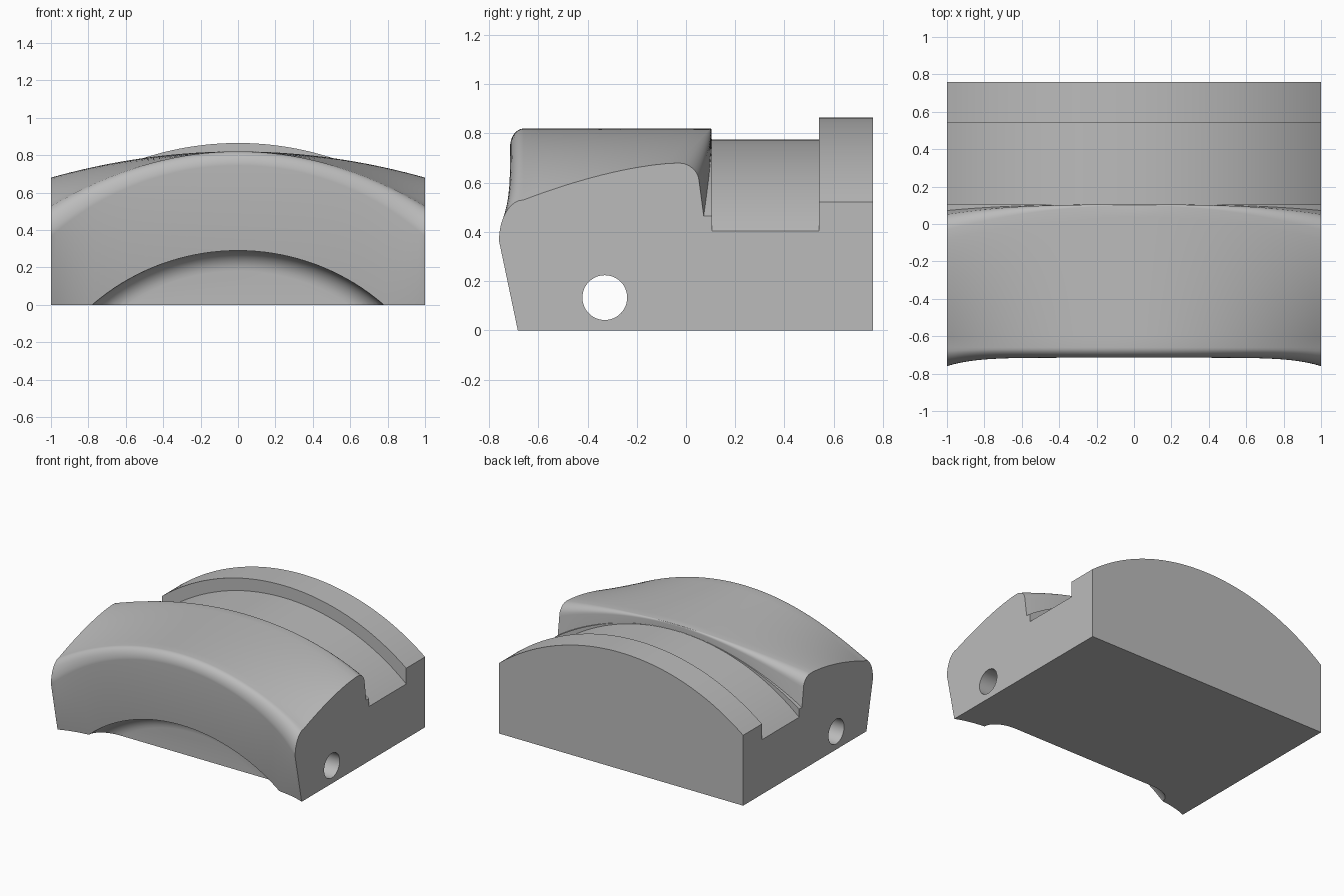
import bpy, bmesh
from math import sqrt, sin, cos, pi, radians

cube = bpy.data.objects.get("Cube")
if cube:
    bpy.data.objects.remove(cube, do_unlink=True)

grey = bpy.data.materials.new("plain grey")
grey.use_nodes = True
grey.diffuse_color = (0.5, 0.5, 0.5, 1)
grey.node_tree.nodes["Principled BSDF"].inputs["Base Color"].default_value = (0.5, 0.5, 0.5, 1)

AXIS_Z = -0.76      # shared centre of the groove and rear ridge arcs
STATIONS = 64


def arc(radius, x):
    return AXIS_Z + sqrt(radius ** 2 - x ** 2)


def quarter(y0, z0, y1, z1, steps, start_vertical):
    """Elliptical quarter turn between two points, both ends included."""
    pts = []
    for i in range(steps + 1):
        a = i / steps * pi / 2
        u, v = (1 - cos(a), sin(a)) if start_vertical else (sin(a), 1 - cos(a))
        pts.append((y0 + (y1 - y0) * u, z0 + (z1 - z0) * v))
    return pts


def section(x):
    """Closed side outline (y, z) of the block at station x."""
    t = abs(x)
    # leaning front face and rounded shoulder
    bulge_y, bulge_z = -0.715 - 0.045 * t ** 7, arc(1.505, x)
    front_z, back_z = 0.82 - 0.29 * x * x, 0.82 - 0.14 * x * x
    pts = [(bulge_y + (0.12 + 0.09 * t * t) * bulge_z, 0)]
    pts += quarter(bulge_y, bulge_z, -0.66, front_z, 8, True)
    # crown that rises toward the rear at the two ends
    edge_y = 0.1 - 0.13 * t * t
    for i in range(1, 12):
        u = i / 12
        pts.append((-0.66 + (edge_y + 0.66) * u,
                    front_z + (back_z - front_z) * (1 - (1 - u) ** 1.6)))
    # rear lip, widening toward the ends, with a small step at its foot
    pts += quarter(edge_y, back_z, 0.104 - 0.05 * t ** 3, back_z - 0.01 - 0.07 * t * t, 6, False)
    groove_z, ridge_z = arc(1.535, x), arc(1.625, x)
    foot_z = groove_z + 0.002 + 0.058 * t ** 3
    pts += [(0.104 - 0.032 * t ** 3, foot_z), (0.105, foot_z)]
    # curved groove and rear ridge
    pts += [(0.105, groove_z), (0.54, groove_z), (0.54, ridge_z), (0.76, ridge_z), (0.76, 0)]
    return pts


# Main block, lofted from side to side
bm = bmesh.new()
rings = []
for i in range(STATIONS + 1):
    x = -1 + 2 * i / STATIONS
    rings.append([bm.verts.new((x, y, z)) for y, z in section(x)])
count = len(rings[0])
for a, b in zip(rings, rings[1:]):
    for j in range(count):
        k = (j + 1) % count
        bm.faces.new((a[j], a[k], b[k], b[j]))
bm.faces.new(rings[0])
bm.faces.new(rings[-1])
bmesh.ops.recalc_face_normals(bm, faces=bm.faces)
mesh = bpy.data.meshes.new("block")
bm.to_mesh(mesh)
bm.free()
mesh.materials.append(grey)
block = bpy.data.objects.new("block", mesh)
bpy.context.collection.objects.link(block)


def cylinder_cutter(name, radius, depth, location, rotation, sides, bevel=0):
    bpy.ops.mesh.primitive_cylinder_add(vertices=sides, radius=radius, depth=depth,
                                        location=location, rotation=rotation)
    cutter = bpy.context.object
    cutter.name = name
    cutter.hide_render = True
    cutter.data.materials.append(grey)
    if bevel:
        mod = cutter.modifiers.new("rounded rim", 'BEVEL')
        mod.width, mod.segments = bevel, 8
        mod.limit_method, mod.angle_limit = 'ANGLE', radians(60)
    return cutter


# Arched recess under the front, and the cross hole
recess = cylinder_cutter("recess_cutter", 1.193, 0.7, (0, -0.87, -0.903),
                         (pi / 2, 0, 0), 160, 0.11)
hole = cylinder_cutter("hole_cutter", 0.091, 2.4, (0, -0.33, 0.133), (0, pi / 2, 0), 48)

bpy.ops.object.select_all(action='DESELECT')
bpy.context.view_layer.objects.active = block
block.select_set(True)
for cutter in (recess, hole):
    cut = block.modifiers.new(cutter.name, 'BOOLEAN')
    cut.operation, cut.solver, cut.object = 'DIFFERENCE', 'EXACT', cutter
    bpy.ops.object.modifier_apply(modifier=cut.name)
    bpy.data.objects.remove(cutter, do_unlink=True)

bpy.ops.object.shade_smooth_by_angle(angle=radians(30))
